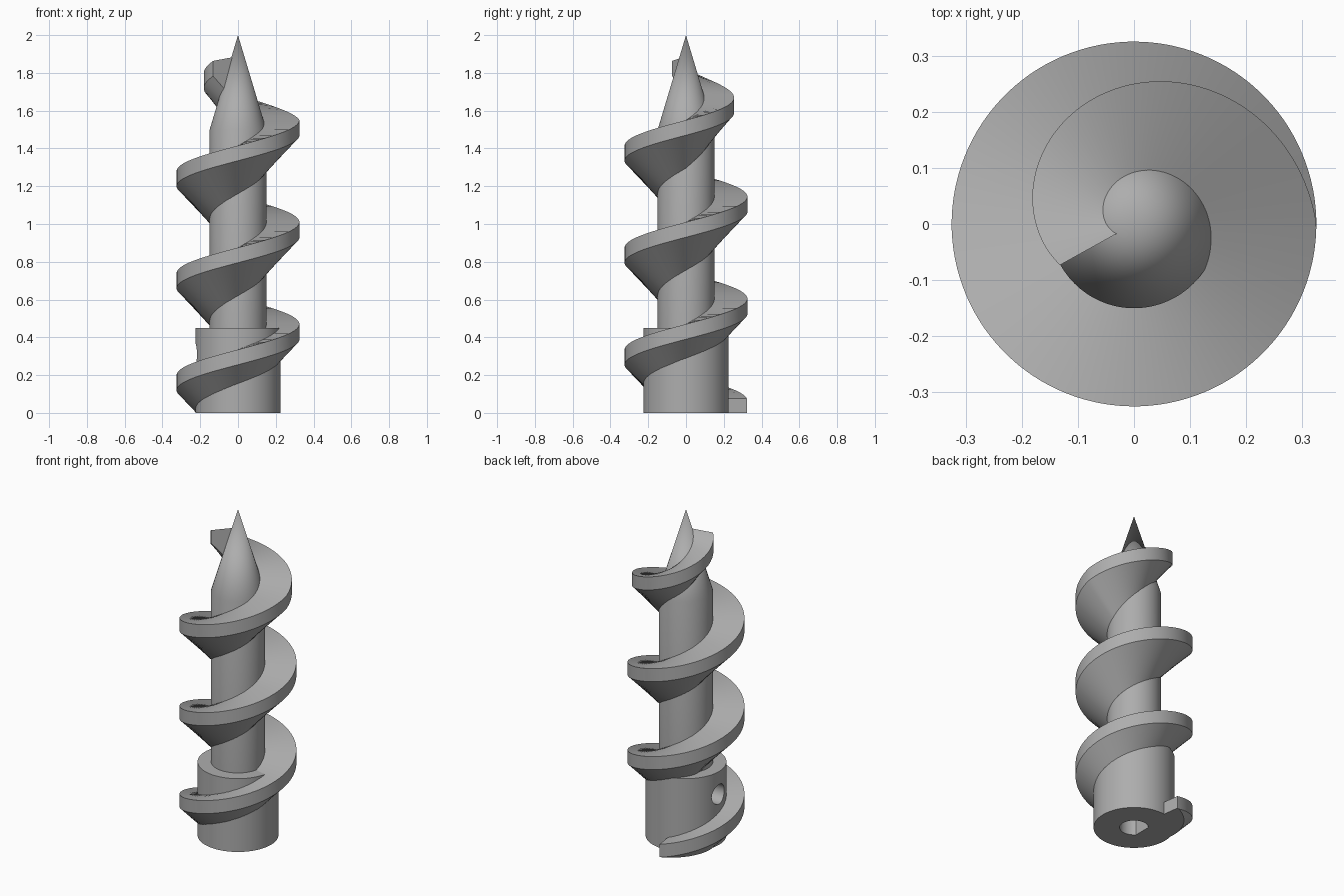
import bpy, bmesh
from math import cos, sin, radians, pi
from mathutils import Matrix

old = bpy.data.objects.get("Cube")
if old:
    bpy.data.objects.remove(old, do_unlink=True)

steel = bpy.data.materials.new("grey_steel")
steel.use_nodes = True
grey = (0.42, 0.42, 0.42, 1)
steel.diffuse_color = grey
steel.node_tree.nodes["Principled BSDF"].inputs["Base Color"].default_value = grey

# Main dimensions
HEIGHT, CONE_Z, CORE_R = 2.0, 1.5, 0.15
COLLAR_R, COLLAR_Z = 0.225, 0.45
RIM_R, RIM_H, PITCH = 0.325, 0.08, 0.54
START, TAPER, END = 98, 1080, 1290


def make_object(name, bm):
    bmesh.ops.recalc_face_normals(bm, faces=bm.faces)
    mesh = bpy.data.meshes.new(name)
    bm.to_mesh(mesh)
    bm.free()
    mesh.materials.append(steel)
    obj = bpy.data.objects.new(name, mesh)
    bpy.context.collection.objects.link(obj)
    return obj


def activate(obj):
    bpy.ops.object.select_all(action='DESELECT')
    obj.select_set(True)
    bpy.context.view_layer.objects.active = obj


def revolve(name, profile, sides=128):
    bm = bmesh.new()
    verts = [bm.verts.new((r, 0, z)) for r, z in profile]
    edges = [bm.edges.new(pair) for pair in zip(verts, verts[1:])]
    bmesh.ops.spin(bm, geom=verts + edges, cent=(0, 0, 0), axis=(0, 0, 1),
                   angle=2 * pi, steps=sides, use_merge=False)
    bmesh.ops.remove_doubles(bm, verts=bm.verts, dist=1e-5)
    return make_object(name, bm)


def cylinder(name, radius, depth, matrix):
    bm = bmesh.new()
    bmesh.ops.create_cone(bm, cap_ends=True, segments=64, radius1=radius,
                          radius2=radius, depth=depth, matrix=matrix)
    return bm if name is None else make_object(name, bm)


def cut(target, cutter):
    cutter.hide_render = True
    mod = target.modifiers.new("cut", 'BOOLEAN')
    mod.operation = 'DIFFERENCE'
    mod.solver = 'EXACT'
    mod.object = cutter
    activate(target)
    bpy.ops.object.modifier_apply(modifier=mod.name)
    bpy.data.objects.remove(cutter, do_unlink=True)


# Shaft with mounting collar and pointed tip
shaft = revolve("shaft", [(0, 0), (COLLAR_R, 0), (COLLAR_R, COLLAR_Z),
                          (CORE_R, COLLAR_Z), (CORE_R, CONE_Z), (0, HEIGHT)])

# D-shaped drive bore in the base
bm = cylinder(None, 0.08, 0.9, Matrix.Identity(4))
flat = bmesh.ops.bisect_plane(bm, geom=bm.verts[:] + bm.edges[:] + bm.faces[:],
                              plane_co=(-0.06, 0, 0), plane_no=(-1, 0, 0),
                              clear_outer=True)
bmesh.ops.holes_fill(bm, edges=bm.edges, sides=0)
cut(shaft, make_object("bore_cutter", bm))

# Set-screw hole through the collar wall
side = Matrix.Translation((-0.15, 0, 0.31)) @ Matrix.Rotation(pi / 2, 4, 'Y')
cut(shaft, cylinder("screw_hole_cutter", 0.06, 0.3, side))

# Spiral flight: flat top, upright rim, sloping underside
bm = bmesh.new()
sections = []
for deg in range(START, END + 1, 3):
    t = max(0, (deg - TAPER) / (END - TAPER))
    top = 0.2 + PITCH * (deg - 180) / 360
    outer = RIM_R - 0.175 * t
    inner = min(0.1, 0.3 * (HEIGHT - top) - 0.012)
    low = top - RIM_H
    ring = [(inner, top + 0.02 * t), (outer, top), (outer, low),
            (inner, low - (outer - inner))]
    a = radians(deg)
    sections.append([bm.verts.new((r * cos(a), r * sin(a), z)) for r, z in ring])
for one, two in zip(sections, sections[1:]):
    for i in range(4):
        j = (i + 1) % 4
        bm.faces.new((one[i], one[j], two[j], two[i]))
bm.faces.new(sections[0])
bm.faces.new(sections[-1])
# Trim the flight level with the base
bmesh.ops.bisect_plane(bm, geom=bm.verts[:] + bm.edges[:] + bm.faces[:],
                       plane_co=(0, 0, 0), plane_no=(0, 0, -1), clear_outer=True)
bmesh.ops.holes_fill(bm, edges=bm.edges, sides=0)
# Keep the drive bore clear of the flight's root
flight = make_object("spiral_flight", bm)
cut(flight, cylinder("flight_bore_cutter", 0.14, 0.8, Matrix.Identity(4)))

for obj in (shaft, flight):
    activate(obj)
    bpy.ops.object.shade_smooth_by_angle(angle=radians(30))
